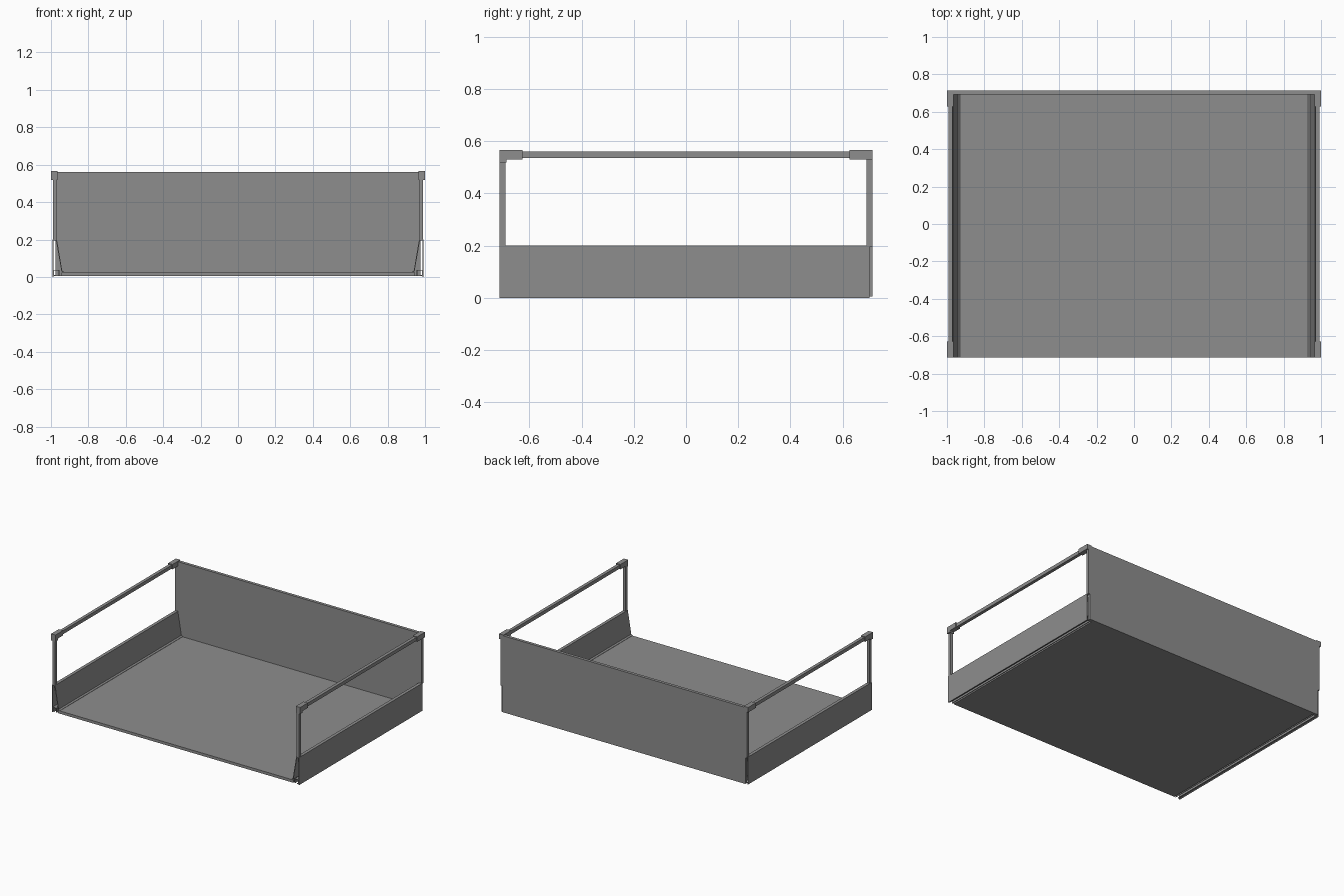
import bpy, bmesh

if "Cube" in bpy.data.objects:
    bpy.data.objects.remove(bpy.data.objects["Cube"])

Y = 0.715

# Dark grey finish shared by every part
finish = bpy.data.materials.new("dark_grey")
finish.diffuse_color = (0.27, 0.27, 0.27, 1)
finish.use_nodes = True
finish.node_tree.nodes["Principled BSDF"].inputs["Base Color"].default_value = finish.diffuse_color


def box(name, x, y, z):
    """Box from (min, max) pairs."""
    bpy.ops.mesh.primitive_cube_add(size=1, location=[sum(p) / 2 for p in (x, y, z)])
    ob = bpy.context.object
    ob.name = name
    ob.scale = [p[1] - p[0] for p in (x, y, z)]
    bpy.ops.object.transform_apply(location=True, rotation=False, scale=True)
    ob.data.materials.append(finish)
    return ob


def extrude_y(name, profile, y0, y1):
    """Extrude a closed x-z profile along y."""
    bm = bmesh.new()
    face = bm.faces.new([bm.verts.new((x, y0, z)) for x, z in profile])
    out = bmesh.ops.extrude_face_region(bm, geom=[face])
    moved = [g for g in out["geom"] if isinstance(g, bmesh.types.BMVert)]
    bmesh.ops.translate(bm, verts=moved, vec=(0, y1 - y0, 0))
    # The extrusion may drop the starting cap, so close the open end
    bmesh.ops.holes_fill(bm, edges=[e for e in bm.edges if e.is_boundary])
    bmesh.ops.recalc_face_normals(bm, faces=bm.faces[:])
    me = bpy.data.meshes.new(name)
    bm.to_mesh(me)
    bm.free()
    me.materials.append(finish)
    ob = bpy.data.objects.new(name, me)
    bpy.context.collection.objects.link(ob)
    return ob


def mirror_x(ob):
    mod = ob.modifiers.new("mirror", "MIRROR")
    mod.use_axis[0] = True
    return ob


# Floor and back panels
box("floor_panel", (-0.945, 0.945), (-Y, 0.695), (0.005, 0.025))
box("back_panel", (-0.977, 0.977), (0.693, Y), (0.005, 0.56))

# Hollow folded side walls: upright outside, sloping inside, lip over the floor
mirror_x(extrude_y("side_wall", [
    (0.991, 0), (0.991, 0.2), (0.968, 0.2), (0.94, 0.034), (0.93, 0.027),
    (0.93, 0.024), (0.944, 0.03), (0.973, 0.195), (0.987, 0.195), (0.987, 0)],
    -Y, 0.703))

# Open runner channel under each side wall
mirror_x(extrude_y("runner_channel", [
    (0.955, 0.006), (0.955, 0.038), (0.988, 0.038), (0.988, 0.006),
    (0.975, 0.006), (0.975, 0.01), (0.984, 0.01), (0.984, 0.034),
    (0.959, 0.034), (0.959, 0.006)], -Y, 0.70))

# Posts, gallery rails and corner connectors
for label, s in (("front", -1), ("back", 1)):
    def span(a, b):
        return tuple(sorted((s * a, s * b)))
    mirror_x(box(label + "_post", (0.97, 0.989), span(0.692, Y), (0.195, 0.54)))
    mirror_x(box(label + "_connector", (0.965, 1.0), span(0.627, Y), (0.53, 0.566)))
mirror_x(box("front_connector_socket", (0.965, 1.0), (-Y, -0.687), (0.518, 0.535)))
mirror_x(box("side_rail", (0.97, 0.993), (-0.65, 0.65), (0.535, 0.56)))
